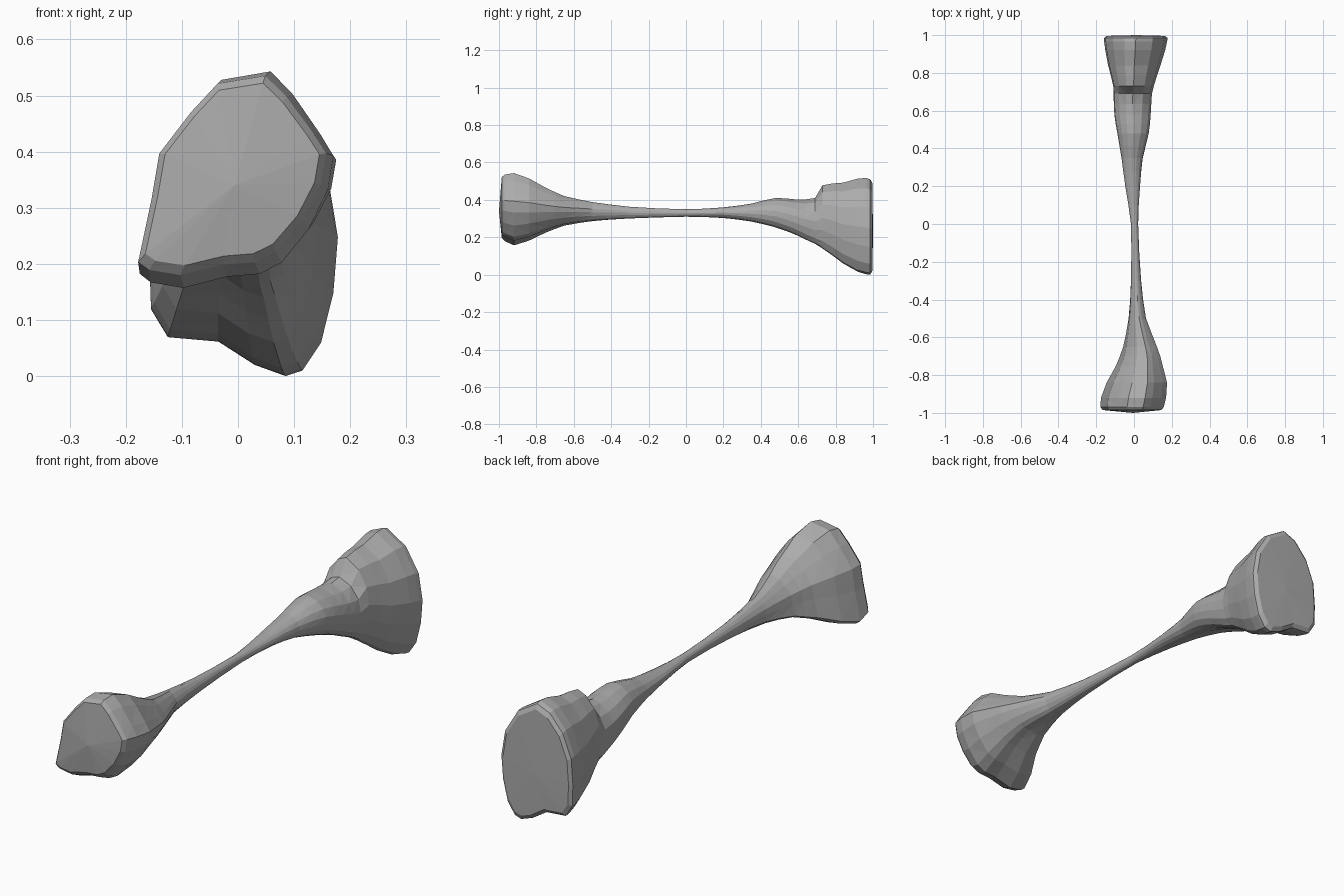
import bpy
import bmesh
import math
from mathutils import Vector

default_cube = bpy.data.objects.get("Cube")
if default_cube:
    bpy.data.objects.remove(default_cube, do_unlink=True)

# One plain bone colour
bone_grey = bpy.data.materials.new("bone_grey")
bone_grey.use_nodes = True
colour = (0.41, 0.41, 0.41, 1)
bone_grey.diffuse_color = colour
bone_grey.node_tree.nodes["Principled BSDF"].inputs["Base Color"].default_value = colour

# Cross-section outlines (x, z), anticlockwise from the top, sixteen points each
front_outline = [(.06, .54), (-.03, .525), (-.08, .47), (-.14, .39),
                 (-.155, .3), (-.18, .18), (-.16, .165), (-.1, .155),
                 (-.02, .175), (.04, .18), (.08, .2), (.13, .26),
                 (.165, .33), (.175, .39), (.15, .43), (.1, .5)]
back_outline = [(.01, .515), (-.05, .49), (-.11, .42), (-.15, .32),
                (-.158, .21), (-.155, .12), (-.125, .07), (-.035, .062),
                (.03, .02), (.085, 0), (.115, .01), (.148, .06),
                (.17, .15), (.178, .25), (.16, .36), (.1, .46)]
SIDES = len(front_outline)

# Stations along the bone: y, lowest x, highest x, lowest z, highest z
stations = [(-.985, -.165, .145, .197, .522), (-.97, -.178, .157, .18, .535),
            (-.92, -.175, .17, .157, .543), (-.84, -.145, .175, .182, .515),
            (-.75, -.095, .152, .225, .465), (-.65, -.058, .122, .262, .42),
            (-.5, -.03, .065, .285, .388), (-.3, -.017, .038, .3, .363),
            (0, -.016, .022, .31, .35), (.2, -.046, .032, .303, .36),
            (.35, -.066, .047, .283, .38), (.48, -.088, .08, .25, .41),
            (.58, -.104, .09, .215, .403), (.69, -.108, .095, .165, .41),
            (.73, -.11, .105, .14, .478), (.84, -.137, .14, .06, .492),
            (.92, -.152, .165, .015, .514), (.965, -.158, .175, .002, .517),
            (.985, -.158, .178, 0, .51), (.996, -.145, .163, .02, .49)]


def normalised(points):
    """Fit an outline into a square running from zero to one."""
    xs, zs = zip(*points)
    return [Vector(((x - min(xs)) / (max(xs) - min(xs)),
                    (z - min(zs)) / (max(zs) - min(zs)))) for x, z in points]


def clamp(value):
    return max(0, min(1, value))


def spline(a, b, c, d, t):
    """Smooth curve from b to c, with gentle tangents."""
    return b + (c - b) * t + t * (1 - t) * ((1 - t) * ((c - a) / 2 - (c - b))
                                            - t * ((d - b) / 2 - (c - b)))


front_shape = normalised(front_outline)
back_shape = normalised(back_outline)
turn = math.tau / SIDES
shaft_shape = normalised([(-math.sin(i * turn), math.cos(i * turn)) for i in range(SIDES)])

# Add in-between stations on the long tapering stretches
rows = []
for i in range(len(stations) - 1):
    near = [Vector(stations[max(0, min(len(stations) - 1, i + k))]) for k in (-1, 0, 1, 2)]
    steps = 2 if near[2][0] - near[1][0] > .09 else 1
    for s in range(steps):
        t = s / steps
        row = spline(*near, t)
        row[0] = near[1][0] + (near[2][0] - near[1][0]) * t
        rows.append(row)
rows.append(Vector(stations[-1]))

# Loft the shaft and both flared ends as one skin
bm = bmesh.new()
rings = []
for y, left, right, low, high in rows:
    flare = back_shape if y > 0 else front_shape
    weight = clamp((abs(y) - .2) / .5)
    blend = [s.lerp(f, weight) for s, f in zip(shaft_shape, flare)]
    rings.append([bm.verts.new((left + p.x * (right - left), y, low + p.y * (high - low)))
                  for p in blend])
for a, b in zip(rings, rings[1:]):
    for i in range(SIDES):
        j = (i + 1) % SIDES
        bm.faces.new((a[i], a[j], b[j], b[i]))

# Close the two joint surfaces, slightly domed in front
for ring, y in ((rings[0], -1), (rings[-1], 1)):
    middle = sum((v.co for v in ring), Vector()) / SIDES
    centre = bm.verts.new((middle.x, y, middle.z))
    for i in range(SIDES):
        bm.faces.new((ring[i], ring[(i + 1) % SIDES], centre))

bmesh.ops.recalc_face_normals(bm, faces=bm.faces[:])
bmesh.ops.triangulate(bm, faces=bm.faces[:], quad_method='SHORT_EDGE')
mesh = bpy.data.meshes.new("long_bone")
bm.to_mesh(mesh)
bm.free()
mesh.materials.append(bone_grey)
bone = bpy.data.objects.new("long_bone", mesh)
bpy.context.collection.objects.link(bone)
